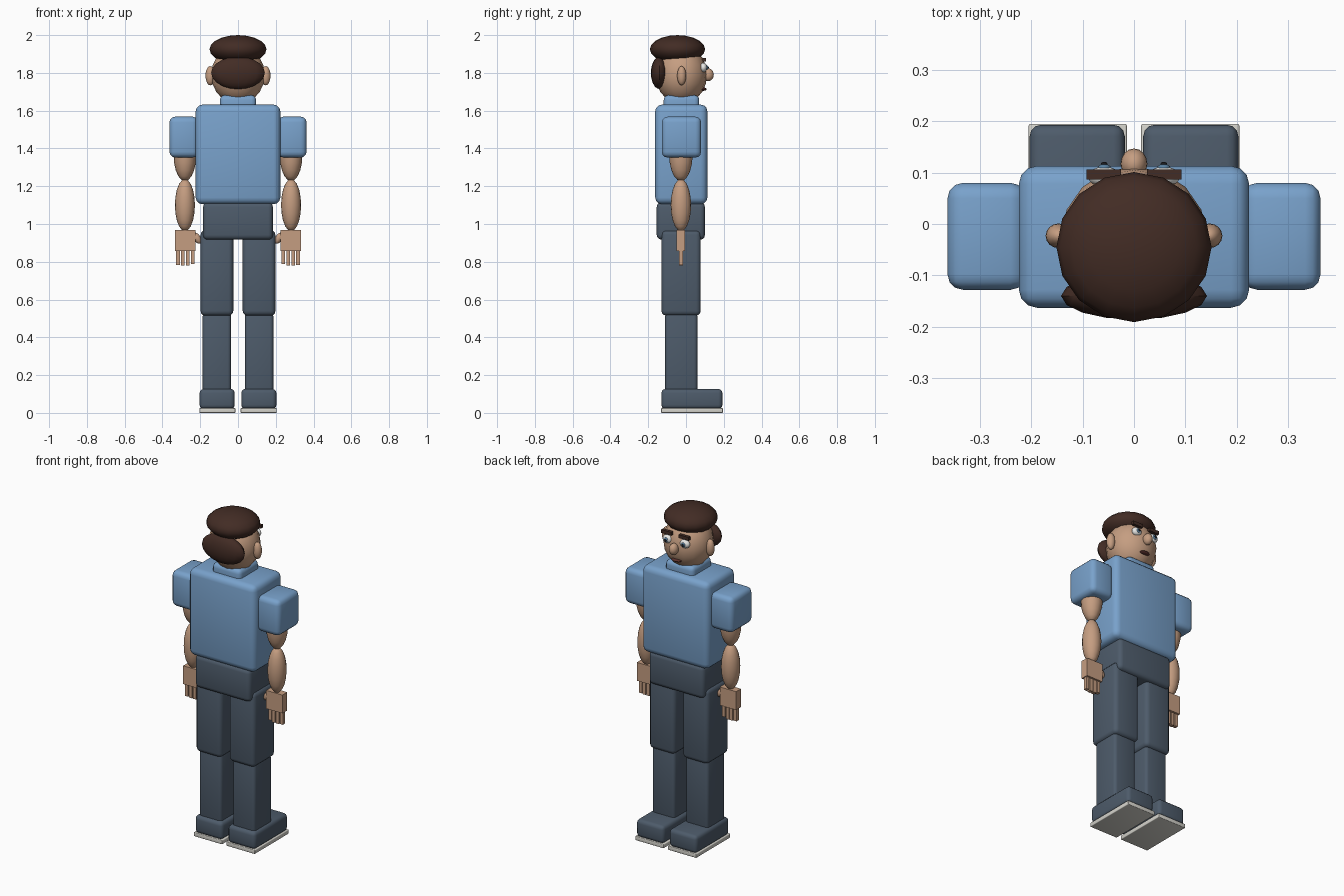
import bpy
import math

if "Cube" in bpy.data.objects:
    bpy.data.objects.remove(bpy.data.objects["Cube"], do_unlink=True)


def material(name, rgb):
    mat = bpy.data.materials.new(name)
    mat.use_nodes = True
    colour = (*rgb, 1)
    mat.diffuse_color = colour
    mat.node_tree.nodes["Principled BSDF"].inputs["Base Color"].default_value = colour
    return mat


shirt = material("shirt blue", (0.19, 0.36, 0.60))
trousers = material("slate trousers", (0.075, 0.105, 0.145))
skin = material("skin", (0.56, 0.34, 0.22))
hair = material("dark brown hair", (0.055, 0.025, 0.018))
sole_grey = material("sole grey", (0.66, 0.65, 0.60))
eye_white = material("eye white", (0.80, 0.80, 0.78))
iris_blue = material("iris blue", (0.10, 0.22, 0.36))
dark = material("pupil black", (0.01, 0.01, 0.012))
lip = material("mouth brown", (0.10, 0.03, 0.025))


def finish(obj, name, mat):
    obj.name = name
    obj.data.materials.append(mat)
    bpy.ops.object.shade_smooth_by_angle(angle=math.radians(40))
    return obj


def box(name, mat, x, y, z, bevel=0.0):
    """Box from its (low, high) limits on each axis, with rounded edges."""
    limits = (x, y, z)
    bpy.ops.mesh.primitive_cube_add(size=1, location=[(a + b) / 2 for a, b in limits])
    obj = bpy.context.object
    obj.scale = [b - a for a, b in limits]
    bpy.ops.object.transform_apply(location=False, rotation=False, scale=True)
    if bevel:
        mod = obj.modifiers.new("rounded edges", "BEVEL")
        mod.width = bevel
        mod.segments = 3
        bpy.ops.object.modifier_apply(modifier=mod.name)
    return finish(obj, name, mat)


def ball(name, mat, centre, radii, segments=16, rings=10, tilt=0.0):
    bpy.ops.mesh.primitive_uv_sphere_add(segments=segments, ring_count=rings,
                                         radius=1, location=centre)
    obj = bpy.context.object
    obj.scale = radii
    obj.rotation_euler.y = tilt
    bpy.ops.object.transform_apply(location=False, rotation=True, scale=True)
    return finish(obj, name, mat)


def span(side, a, b):
    return tuple(sorted((side * a, side * b)))


# Trunk
box("torso", shirt, (-0.224, 0.224), (-0.163, 0.113), (1.105, 1.632), 0.035)
box("collar", shirt, (-0.096, 0.096), (-0.118, 0.07), (1.58, 1.682), 0.025)
box("pelvis", trousers, (-0.185, 0.185), (-0.155, 0.10), (0.917, 1.115), 0.025)

# Head and hair
ball("head", skin, (0, -0.025, 1.79), (0.142, 0.137, 0.155))
ball("hair_top", hair, (0, -0.045, 1.925), (0.151, 0.146, 0.075))
ball("hair_back", hair, (0, -0.14, 1.80), (0.142, 0.046, 0.086))
ball("nose", skin, (0, 0.117, 1.79), (0.026, 0.03, 0.034))
ball("mouth", lip, (0, 0.09, 1.714), (0.032, 0.02, 0.009))

for side, label in ((1, "left"), (-1, "right")):
    # Face details
    ball(label + "_ear", skin, (side * 0.147, -0.023, 1.785), (0.025, 0.024, 0.051))
    ball(label + "_eye", eye_white, (side * 0.058, 0.092, 1.828), (0.031, 0.02, 0.025))
    ball(label + "_iris", iris_blue, (side * 0.058, 0.109, 1.828), (0.013, 0.008, 0.013))
    ball(label + "_pupil", dark, (side * 0.058, 0.115, 1.828), (0.007, 0.006, 0.007))
    box(label + "_eyebrow", hair, span(side, 0.025, 0.092), (0.087, 0.106), (1.86, 1.88))

    # Arm
    box(label + "_sleeve", shirt, span(side, 0.21, 0.363), (-0.128, 0.08),
        (1.352, 1.568), 0.03)
    ball(label + "_upper_arm", skin, (side * 0.281, -0.027, 1.365), (0.06, 0.062, 0.138))
    ball(label + "_forearm", skin, (side * 0.281, -0.027, 1.1), (0.053, 0.054, 0.138))
    box(label + "_palm", skin, span(side, 0.224, 0.333), (-0.05, -0.004), (0.857, 0.968))
    for i, length in enumerate((0.07, 0.078, 0.078, 0.075)):
        start = 0.23 + i * 0.026
        box(f"{label}_finger_{i + 1}", skin, span(side, start, start + 0.02),
            (-0.038, -0.016), (0.857 - length, 0.862))
    ball(label + "_thumb", skin, (side * 0.216, -0.027, 0.925), (0.018, 0.018, 0.032),
         tilt=side * 0.5)

    # Leg
    box(label + "_thigh", trousers, span(side, 0.025, 0.198), (-0.13, 0.078),
        (0.515, 0.967), 0.025)
    box(label + "_shin", trousers, span(side, 0.037, 0.187), (-0.11, 0.06),
        (0.10, 0.53), 0.018)
    box(label + "_shoe", trousers, span(side, 0.018, 0.203), (-0.13, 0.193),
        (0.02, 0.127), 0.022)
    box(label + "_sole", sole_grey, span(side, 0.014, 0.205), (-0.132, 0.195),
        (0, 0.025), 0.004)
